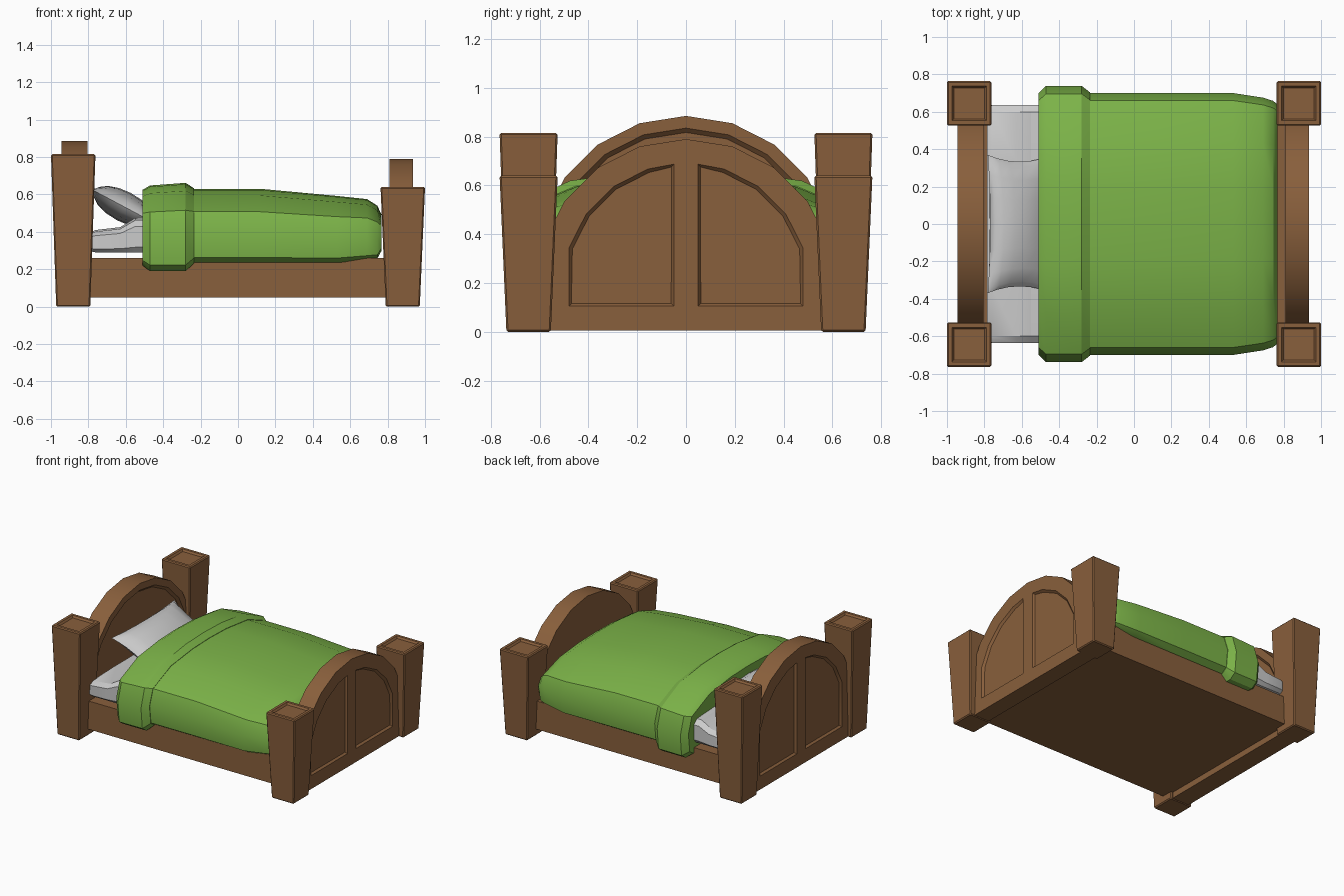
import bpy, bmesh, math
from mathutils import Matrix, Vector

if "Cube" in bpy.data.objects:
    bpy.data.objects.remove(bpy.data.objects["Cube"])


def material(name, colour):
    m = bpy.data.materials.new(name)
    m.diffuse_color = (*colour, 1)
    m.use_nodes = True
    m.node_tree.nodes["Principled BSDF"].inputs["Base Color"].default_value = m.diffuse_color
    return m


WOOD = material("wood", (0.25, 0.115, 0.045))
GREEN = material("green_cloth", (0.20, 0.45, 0.065))


def finish(bm, name, mat=None, angle=30):
    bmesh.ops.recalc_face_normals(bm, faces=bm.faces[:])
    mesh = bpy.data.meshes.new(name)
    bm.to_mesh(mesh)
    bm.free()
    ob = bpy.data.objects.new(name, mesh)
    bpy.context.collection.objects.link(ob)
    if mat:
        mesh.materials.append(mat)
    smooth(ob, angle)
    return ob


def activate(ob):
    bpy.ops.object.select_all(action='DESELECT')
    ob.select_set(True)
    bpy.context.view_layer.objects.active = ob


def smooth(ob, angle=30):
    activate(ob)
    bpy.ops.object.shade_smooth_by_angle(angle=math.radians(angle))


def prism(outline, x0, x1, taper=None):
    """Extrude a (y, z) outline along x; taper adds a chamfered tip past x1."""
    bm = bmesh.new()
    face = bm.faces.new([bm.verts.new((x0, y, z)) for y, z in outline])
    new = bmesh.ops.extrude_face_region(bm, geom=[face])["geom"]
    bmesh.ops.translate(bm, vec=(x1 - x0, 0, 0),
                        verts=[g for g in new if isinstance(g, bmesh.types.BMVert)])
    bmesh.ops.recalc_face_normals(bm, faces=bm.faces[:])
    if taper:
        cap = [g for g in new if isinstance(g, bmesh.types.BMFace)]
        bmesh.ops.inset_individual(bm, faces=cap, thickness=taper, depth=taper)
    return bm


def arch(radius, centre, bottom, last=90):
    """Symmetric arched outline in 18 degree steps with straight legs."""
    half = [(radius * math.sin(math.radians(a)), centre + radius * math.cos(math.radians(a)))
            for a in range(0, last + 1, 18)]
    half.append((half[-1][0], bottom))
    return half + [(-y, z) for y, z in reversed(half[1:])]


def half_panel(radius, centre, bottom, side, gap=0.05):
    pts = [(gap, centre + radius * 0.99)]
    pts += [(radius * math.sin(math.radians(a)), centre + radius * math.cos(math.radians(a)))
            for a in (18, 36, 54, 72)]
    pts += [(pts[-1][0], bottom), (gap, bottom)]
    return [(side * y, z) for y, z in pts]


def carve(ob, cutter_bm):
    cutter = finish(cutter_bm, "panel_cutter", WOOD)
    cutter.hide_render = True
    mod = ob.modifiers.new("panel", 'BOOLEAN')
    mod.operation = 'DIFFERENCE'
    mod.solver = 'EXACT'
    mod.object = cutter
    activate(ob)
    bpy.ops.object.modifier_apply(modifier=mod.name)
    bpy.data.objects.remove(cutter)


# Arched boards with two recessed outer panels
def board(name, inner, outer, centre):
    ob = finish(prism(arch(0.615, centre, 0.005), inner, outer), name, WOOD)
    out = math.copysign(1, outer)
    for side in (1, -1):
        carve(ob, prism(half_panel(0.505, centre + 0.012, 0.105, side),
                        outer + out * 0.05, outer, 0.015))
    return ob


footboard = board("footboard", 0.81, 0.935, 0.175)
headboard = board("headboard", -0.805, -0.945, 0.27)
carve(headboard, prism(arch(0.565, 0.27, 0.32, 72), -0.75, -0.805, 0.018))
for b in (footboard, headboard):
    smooth(b)


# Tapered corner posts with a sunken square on top
def post(name, x, y, height):
    bm = bmesh.new()
    bmesh.ops.create_cube(bm, size=2)
    for v in bm.verts:
        r = 0.119 if v.co.z > 0 else 0.091
        v.co = Vector((x + v.co.x * r, y + v.co.y * r, height if v.co.z > 0 else 0))
    bmesh.ops.bevel(bm, geom=bm.edges[:], offset=0.007, segments=1, affect='EDGES')
    bm.normal_update()
    top = [f for f in bm.faces if f.normal.z > 0.99]
    bmesh.ops.inset_individual(bm, faces=top, thickness=0.028)
    bmesh.ops.inset_individual(bm, faces=top, thickness=0.014, depth=-0.014)
    finish(bm, name, WOOD, 20)


for label, x, height in (("head", -0.881, 0.815), ("foot", 0.881, 0.64)):
    for side, y in (("front", -0.645), ("back", 0.645)):
        post(f"{label}_post_{side}", x, y, height)

# Bed base between the boards
finish(prism([(-0.635, 0.05), (0.635, 0.05), (0.635, 0.26), (-0.635, 0.26)], -0.82, 0.82),
       "bed_base", WOOD)


# Soft parts: one cross-section scaled through stations (x, width, low z, high z)
def loft(name, half, stations, mat=None, angle=30):
    section = half + [(-y, z) for y, z in reversed(half) if y > 0]
    bm = bmesh.new()
    rings = [[bm.verts.new((x, y * w, lo + (hi - lo) * z)) for y, z in section]
             for x, w, lo, hi in stations]
    n = len(section)
    for a, b in zip(rings, rings[1:]):
        for i in range(n):
            j = (i + 1) % n
            bm.faces.new((a[i], a[j], b[j], b[i]))
    bm.faces.new(rings[0])
    bm.faces.new(rings[-1])
    return finish(bm, name, mat, angle)


# Mattress
loft("mattress", [(0.61, 0), (0.635, 0.15), (0.635, 0.75), (0.60, 0.93), (0.34, 1), (0, 1)],
     [(-0.785, 0.985, 0.295, 0.40), (-0.76, 1, 0.29, 0.41), (-0.63, 1, 0.29, 0.425),
      (-0.55, 1, 0.29, 0.475), (0.6, 1, 0.29, 0.475)])

# Blanket and its folded-over band
DOME = [(0.64, 0), (0.685, 0.07), (0.70, 0.40), (0.66, 0.69), (0.45, 0.91), (0.2, 0.985), (0, 1)]
loft("blanket", DOME,
     [(-0.3, 1, 0.235, 0.63), (0.12, 1, 0.235, 0.63), (0.53, 1, 0.235, 0.592),
      (0.69, 0.965, 0.25, 0.575), (0.745, 0.94, 0.258, 0.54), (0.768, 0.91, 0.30, 0.49)], GREEN)
loft("blanket_fold", DOME,
     [(-0.51, 1.0, 0.22, 0.625), (-0.47, 1.055, 0.19, 0.648),
      (-0.28, 1.055, 0.19, 0.662), (-0.235, 1.005, 0.232, 0.633)], GREEN)

# Pillow: pinched cushion leaning on the headboard
bm = bmesh.new()
N = 8
for sign in (1, -1):
    grid = []
    for i in range(N + 1):
        u = math.sin(math.pi * (i / N - 0.5))
        row = []
        for j in range(N + 1):
            v = math.sin(math.pi * (j / N - 0.5))
            row.append(bm.verts.new((0.195 * u * (1 - 0.08 * (1 - v * v)),
                                     0.37 * v * (1 - 0.10 * (1 - u * u)),
                                     sign * 0.082 * math.sqrt(max(0, (1 - u * u) * (1 - v * v))))))
        grid.append(row)
    for i in range(N):
        for j in range(N):
            bm.faces.new((grid[i][j], grid[i + 1][j], grid[i + 1][j + 1], grid[i][j + 1]))
bmesh.ops.remove_doubles(bm, verts=bm.verts[:], dist=0.0005)
bmesh.ops.transform(bm, verts=bm.verts[:],
                    matrix=Matrix.Translation((-0.61, 0, 0.535)) @ Matrix.Rotation(math.radians(28), 4, 'Y'))
finish(bm, "pillow", None, 50)
